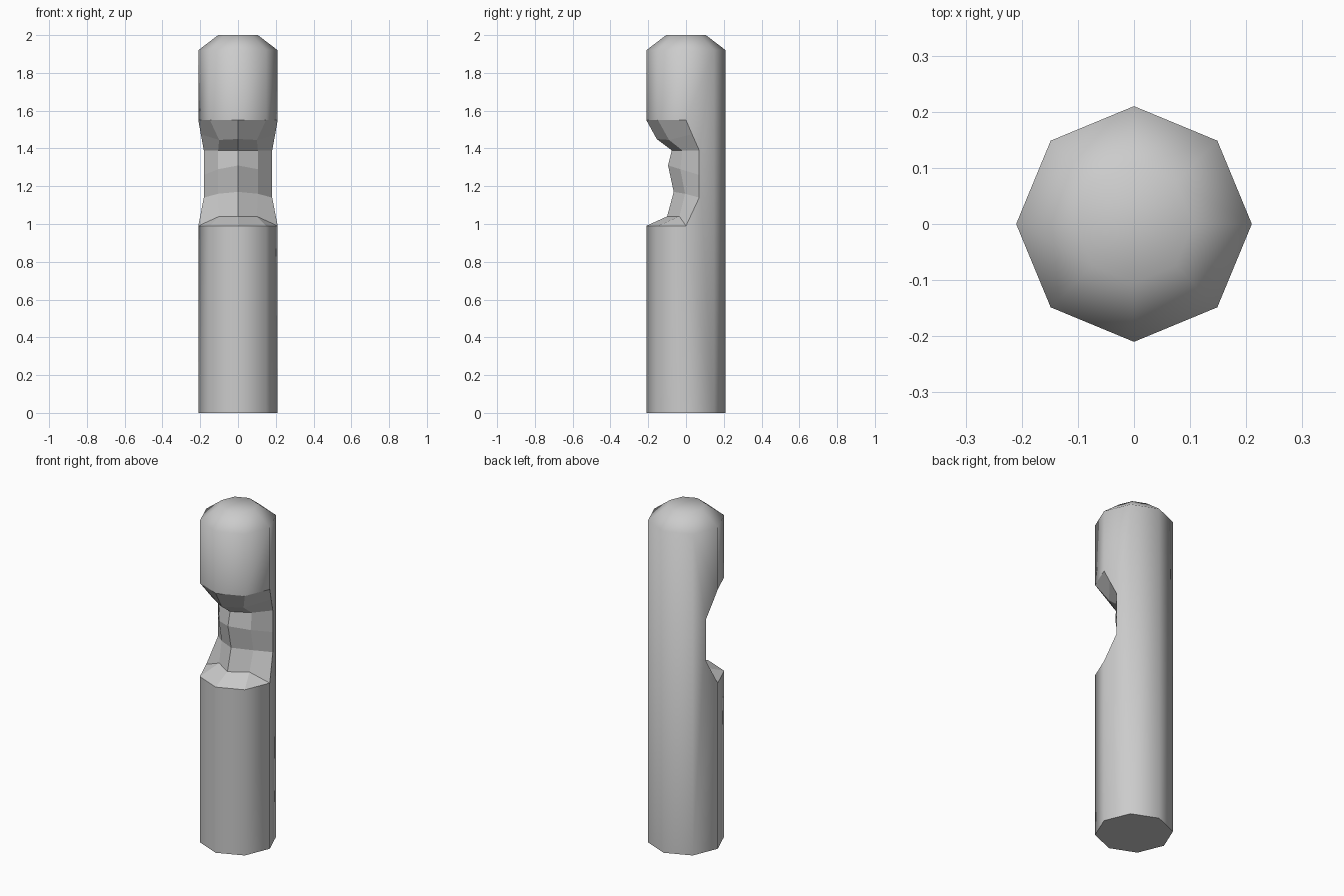
import bpy, bmesh, math

if "Cube" in bpy.data.objects:
    bpy.data.objects.remove(bpy.data.objects["Cube"])

R, Z_LOW, Z_HIGH, Z_SHOULDER = 0.21, 0.99, 1.55, 1.92
bm = bmesh.new()
cache = {}

def v(x, y, z):
    key = (round(x, 4), round(y, 4), round(z, 4))
    if key not in cache:
        cache[key] = bm.verts.new((x, y, z))
    return cache[key]

def face(points, smooth):
    verts = list(dict.fromkeys(v(*p) for p in points))
    f = bm.faces.new(verts)
    f.smooth = smooth

def octo(i, z, r=R):
    a = math.radians(45 * i)
    return (r * math.cos(a), r * math.sin(a), z)

# Rim of the notch on the right flank, from bottom to top (y, z)
def flank(y, z):
    c = R * math.cos(math.pi / 4)
    return (R - (R - c) * y / c, y, z)

rim = [flank(y, z) for y, z in
       ((0, Z_LOW), (0.07, 1.14), (0.07, 1.26), (0.07, 1.39), (0.032, 1.475), (0, Z_HIGH))]

def flip(p):
    return (-p[0], p[1], p[2])

# Octagonal shaft walls: whole at the back, split by the notch at the front
for i in (1, 2):
    face([octo(i, 0), octo(i + 1, 0), octo(i + 1, Z_SHOULDER), octo(i, Z_SHOULDER)], True)
for i in (4, 5, 6, 7):
    for a, b in ((0, Z_LOW), (Z_HIGH, Z_SHOULDER)):
        face([octo(i, a), octo(i + 1, a), octo(i + 1, b), octo(i, b)], True)
side = [octo(0, 0), octo(1, 0), octo(1, Z_SHOULDER), octo(0, Z_SHOULDER)] + rim[::-1]
face(side, True)
face([flip(p) for p in side], True)

# Domed top and flat base
for i in range(8):
    face([octo(i, Z_SHOULDER), octo(i + 1, Z_SHOULDER),
          octo(i + 1, 2.0, 0.105), octo(i, 2.0, 0.105)], True)
face([octo(i, 2.0, 0.105) for i in range(8)], True)
face([octo(i, 0) for i in range(8)], False)

# Hollowed notch: each row is centre ridge, inner corner, rim
rows = [
    (octo(6, Z_LOW), octo(7, Z_LOW), rim[0]),
    ((0, -0.10, 1.04), (0.10, -0.035, 1.04), rim[0]),
    ((0, -0.065, 1.17), (0.105, -0.005, 1.16), rim[1]),
    ((0, -0.095, 1.31), (0.105, -0.03, 1.29), rim[2]),
    ((0, -0.075, 1.39), (0.105, -0.02, 1.39), rim[3]),
    ((0, -0.155, 1.45), (0.10, -0.09, 1.445), rim[4]),
    (octo(6, Z_HIGH), octo(7, Z_HIGH), rim[5]),
]
for lo, hi in zip(rows, rows[1:]):
    for k in (0, 1):
        quad = [lo[k], lo[k + 1], hi[k + 1], hi[k]]
        face(quad, False)
        face([flip(p) for p in quad], False)

bmesh.ops.recalc_face_normals(bm, faces=bm.faces)
mesh = bpy.data.meshes.new("notched_post")
bm.to_mesh(mesh)
bm.free()
post = bpy.data.objects.new("notched_post", mesh)
bpy.context.collection.objects.link(post)
